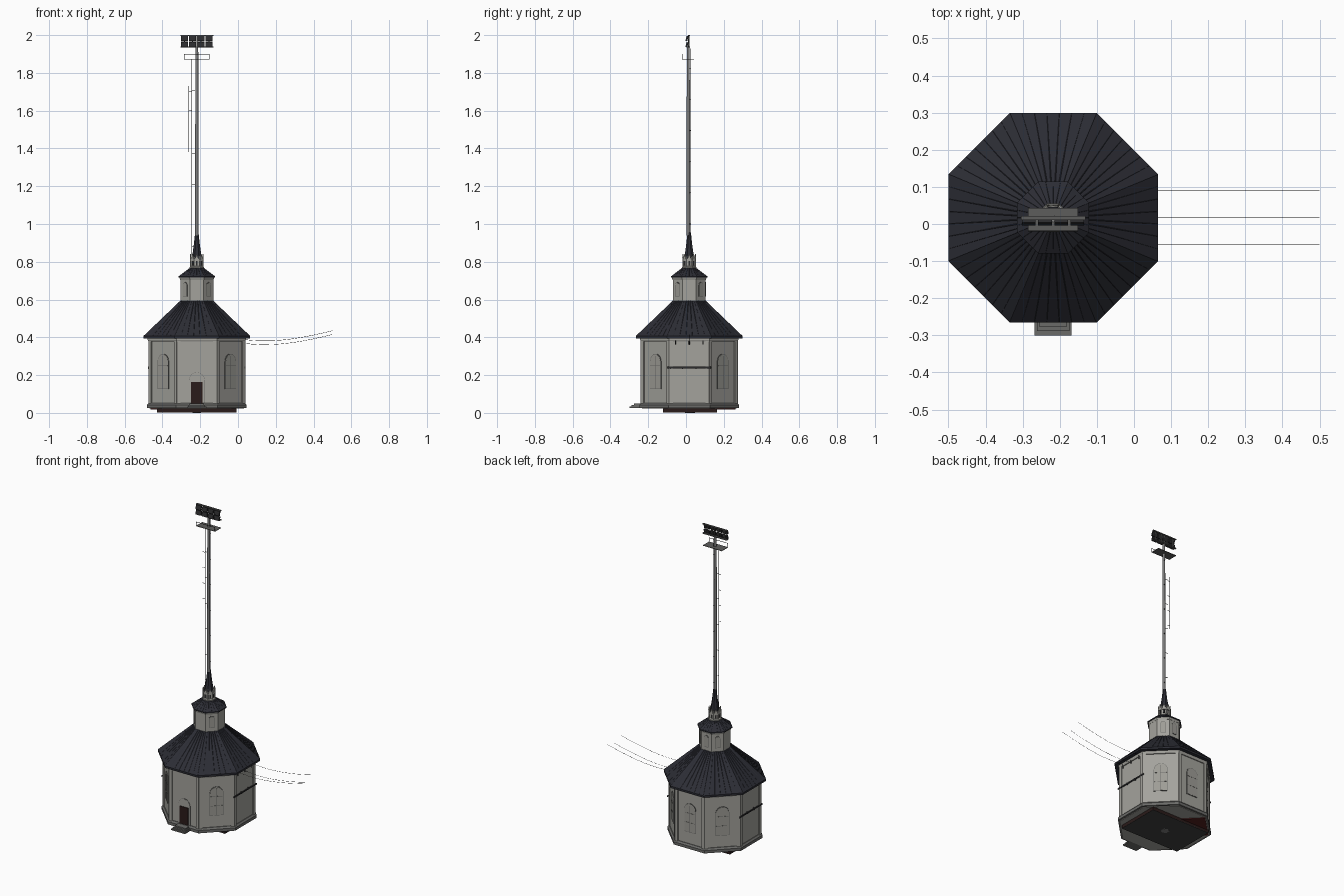
import bpy, bmesh
from math import pi, cos, sin, radians
from mathutils import Matrix, Vector

cube = bpy.data.objects.get("Cube")
if cube:
    bpy.data.objects.remove(cube)


def material(name, r, g, b):
    m = bpy.data.materials.new(name)
    m.use_nodes = True
    m.diffuse_color = (r, g, b, 1)
    m.node_tree.nodes["Principled BSDF"].inputs["Base Color"].default_value = (r, g, b, 1)
    return m


PLASTER = material("plaster", 0.37, 0.365, 0.335)
TRIM = material("window grey", 0.34, 0.335, 0.305)
STONE = material("base stone", 0.145, 0.145, 0.138)
ROOF = material("roof slate", 0.025, 0.026, 0.035)
METAL = material("mast metal", 0.2, 0.2, 0.2)
GRATING = material("grating grey", 0.11, 0.11, 0.108)
SLAB = material("slab grey", 0.05, 0.05, 0.05)
DARK = material("dark iron", 0.025, 0.025, 0.027)
DOOR = material("door brown", 0.023, 0.011, 0.010)
RED = material("dark red", 0.085, 0.014, 0.013)

CX, CY = -0.218, 0.017
CENTRE = Matrix.Translation((CX, CY, 0))
HALF = pi / 8


def side(k, apothem):
    """Frame of octagon side k: x along the wall, -y outward; side 0 is the front."""
    return CENTRE @ Matrix.Rotation(k * pi / 4, 4, "Z") @ Matrix.Translation((0, -apothem, 0))


class Part:
    """Collects simple solids into one named object."""

    def __init__(self, name, mat):
        self.name, self.mat, self.bm = name, mat, bmesh.new()

    def box(self, centre, size, frame=CENTRE, tilt=0):
        m = frame @ Matrix.Translation(centre) @ Matrix.Rotation(tilt, 4, "X")
        bmesh.ops.create_cube(self.bm, size=1, matrix=m @ Matrix.Diagonal((*size, 1)))

    def rod(self, p, q, r1, r2=None, frame=CENTRE, sides=8):
        p, q = frame @ Vector(p), frame @ Vector(q)
        d = q - p
        m = Matrix.Translation((p + q) / 2) @ d.to_track_quat("Z", "Y").to_matrix().to_4x4()
        bmesh.ops.create_cone(self.bm, cap_ends=True, segments=sides, radius1=r1,
                              radius2=r1 if r2 is None else r2, depth=d.length, matrix=m)

    def octagon(self, profile):
        """Stack octagonal rings given as (apothem, height)."""
        rings = []
        for a, z in profile:
            r = a / cos(HALF)
            rings.append([self.bm.verts.new((CX + r * cos(HALF + i * pi / 4),
                                             CY + r * sin(HALF + i * pi / 4), z)) for i in range(8)])
        for lo, hi in zip(rings, rings[1:]):
            for i in range(8):
                j = (i + 1) % 8
                self.bm.faces.new((lo[i], lo[j], hi[j], hi[i]))
        self.bm.faces.new(rings[0][::-1])
        self.bm.faces.new(rings[-1])

    def plate(self, outline, thick, frame):
        """Extrude an x-z outline outward from a wall."""
        back = [self.bm.verts.new(frame @ Vector((x, 0, z))) for x, z in outline]
        front = [self.bm.verts.new(frame @ Vector((x, -thick, z))) for x, z in outline]
        self.bm.faces.new(front)
        self.bm.faces.new(back[::-1])
        for i in range(len(back)):
            j = (i + 1) % len(back)
            self.bm.faces.new((back[i], back[j], front[j], front[i]))

    def arch(self, w, z0, z1, thick, frame):
        r = w / 2
        top = [(r * cos(i * pi / 8), z1 - r + r * sin(i * pi / 8)) for i in range(9)]
        self.plate([(-r, z0), (r, z0)] + top, thick, frame)

    def done(self):
        bmesh.ops.recalc_face_normals(self.bm, faces=self.bm.faces)
        mesh = bpy.data.meshes.new(self.name)
        self.bm.to_mesh(mesh)
        self.bm.free()
        mesh.materials.append(self.mat)
        ob = bpy.data.objects.new(self.name, mesh)
        bpy.context.collection.objects.link(ob)
        return ob


# Main hall: walls, corner pilasters, cornice
WALL = 0.25
walls = Part("hall_walls", PLASTER)
walls.octagon([(WALL, 0.045), (WALL, 0.40)])
for k in range(8):
    for s in (-1, 1):
        walls.box((s * 0.096, -0.002, 0.215), (0.02, 0.01, 0.34), side(k, WALL))
walls.octagon([(WALL + 0.006, 0.377), (WALL + 0.01, 0.387), (WALL + 0.01, 0.398)])
walls.done()

# Plinth, foundation and front steps
plinth = Part("plinth", STONE)
plinth.octagon([(0.263, 0.025), (0.263, 0.043), (0.254, 0.053)])
plinth.done()
under = Part("underfloor", PLASTER)
under.octagon([(0.25, 0.022), (0.25, 0.026)])
under.done()
corner = Part("underfloor_corner", RED)
corner.box((0, -0.075, 0.021), (0.2, 0.15, 0.006), side(5, 0.0973))
corner.done()
skirt = Part("foundation_skirt", DOOR)
skirt.box((0, 0.005, 0.0125), (0.42, 0.285, 0.021))
skirt.done()
slab = Part("foundation_slab", SLAB)
slab.box((0, 0.005, 0.003), (0.42, 0.285, 0.004))
slab.done()
boss = Part("slab_boss", METAL)
boss.rod((0, 0.005, 0), (0, 0.005, 0.002), 0.026, sides=6)
boss.done()
steps = Part("front_steps", STONE)
for i in range(3):
    steps.box((0, -0.282 + 0.0117 * i, 0.029 + 0.008 * i), (0.10 - 0.012 * i, 0.07, 0.008))
steps.done()

# Hall windows: outline, pane, glazing bars
outline = Part("window_outlines", STONE)
pane = Part("window_panes", TRIM)
bars = Part("window_bars", STONE)
for k in (1, 3, 4, 5, 7):
    f = side(k, WALL)
    outline.arch(0.082, 0.127, 0.313, 0.003, f)
    pane.arch(0.076, 0.13, 0.31, 0.004, f)
    bars.box((0, -0.003, 0.215), (0.002, 0.004, 0.17), f)
    for z in (0.19, 0.25):
        bars.box((0, -0.003, z), (0.074, 0.004, 0.002), f)

# Lantern windows
LANTERN = 0.087
for k in (1, 3, 4, 5, 7):
    f = side(k, LANTERN)
    outline.arch(0.032, 0.615, 0.692, 0.002, f)
    pane.arch(0.027, 0.618, 0.689, 0.003, f)
for part in (outline, pane, bars):
    part.done()

# Front door with arched surround
trim = Part("door_arch_line", STONE)
trim.arch(0.084, 0.05, 0.215, 0.002, side(0, WALL))
trim.done()
surround = Part("door_surround", PLASTER)
surround.arch(0.081, 0.05, 0.2135, 0.003, side(0, WALL))
surround.done()
door = Part("door", DOOR)
door.box((0, -0.003, 0.107), (0.06, 0.008, 0.112), side(0, WALL))
door.done()

# Side rails and their brackets
rails = Part("side_rails", DARK)
for k in (2, 6):
    f = side(k, WALL)
    rails.box((0, -0.007, 0.24), (0.232, 0.004, 0.009), f)
    for x in (-0.1, -0.035, 0.035, 0.1):
        rails.box((x, -0.004, 0.24), (0.005, 0.01, 0.013), f)
rails.done()


# Roofs with standing seams
def seamed_roof(name, lo, hi, count, r, lip):
    roof = Part(name, ROOF)
    (a0, z0), (a1, z1) = lo, hi
    roof.octagon([(a0 - 0.012, z0 - lip), (a0, z0 - lip), (a0, z0), (a1, z1)])
    t = sin(HALF) / cos(HALF)
    for k in range(8):
        for i in range(count):
            u = (2 * i / count - 1) * t
            roof.rod((u * a0, -a0 + r, z0), (u * a1, -a1, z1), r, frame=side(k, 0), sides=4)
    roof.done()


seamed_roof("main_roof", (0.2825, 0.406), (0.086, 0.593), 7, 0.0016, 0.012)
seamed_roof("lantern_roof", (0.097, 0.722), (0.03, 0.772), 4, 0.0008, 0.006)

# Lantern drum
lantern = Part("lantern_walls", PLASTER)
lantern.octagon([(LANTERN, 0.57), (LANTERN, 0.718)])
lantern.octagon([(0.088, 0.703), (0.092, 0.716)])
lantern.done()

# Small turret with gables, pinnacles and spire
turret = Part("turret", PLASTER)
turret.octagon([(0.038, 0.762), (0.038, 0.772), (0.031, 0.777), (0.031, 0.815)])
openings = Part("turret_openings", DARK)
for k in range(8):
    f = side(k, 0.031)
    turret.plate([(-0.014, 0.803), (0.014, 0.803), (0, 0.842)], 0.005, f)
    openings.arch(0.009, 0.78, 0.806, 0.002, f)
    f = side(k + 0.5, 0.036)
    turret.rod((0, 0, 0.772), (0, 0, 0.82), 0.003, frame=f, sides=6)
    turret.rod((0, 0, 0.82), (0, 0, 0.842), 0.004, 0, frame=f, sides=6)
turret.done()
openings.done()
spire = Part("spire", ROOF)
spire.octagon([(0.03, 0.813), (0.023, 0.84), (0.016, 0.89), (0.009, 0.955)])
spire.done()

# Mast with rear cable, clips and climbing ladder
mast = Part("mast", METAL)
mast.rod((0, -0.005, 0.94), (0, -0.005, 1.94), 0.0095, 0.0075, sides=12)
mast.done()
ladder = Part("mast_ladder", DARK)
for x, y, z0, z1 in ((-0.026, -0.003, 0.83, 1.87), (-0.042, -0.003, 1.38, 1.73), (0.004, 0.0055, 0.94, 1.93)):
    ladder.rod((x, y, z0), (x, y, z1), 0.001, sides=4)
for i in range(6):
    z = 0.88 + i * 0.165
    ladder.box((-0.018, -0.003, z), (0.018, 0.002, 0.002))
    ladder.box((0.003, 0.006, z + 0.12), (0.004, 0.008, 0.003))
for z in (1.40, 1.5, 1.6, 1.7):
    ladder.box((-0.034, -0.003, z), (0.018, 0.002, 0.002))
ladder.done()

# Service platform with railing
deck = Part("service_platform", GRATING)
deck.box((0, -0.005, 1.872), (0.135, 0.062, 0.003))
deck.done()
railing = Part("platform_railing", DARK)
railing.box((0, -0.036, 1.898), (0.135, 0.002, 0.002))
for x in (-0.066, 0.066):
    railing.box((x, -0.036, 1.885), (0.002, 0.002, 0.028))
railing.done()

# Floodlight bank
lights = Part("floodlights", DARK)
frame = Part("floodlight_frame", GRATING)
for z in (1.949, 1.982):
    for i in range(4):
        lights.box(((i - 1.5) * 0.0435, -0.012, z), (0.037, 0.01, 0.0275), tilt=radians(-15))
for z in (1.938, 1.9975):
    frame.box((0, -0.001, z), (0.174, 0.011, 0.005))
for i in range(4):
    frame.box(((i - 1.5) * 0.0435, -0.003, 1.967), (0.005, 0.006, 0.06))
frame.box((0, -0.002, 1.967), (0.005, 0.005, 0.06))
lights.done()
frame.done()

# Overhead wires with wall insulators
wires = Part("overhead_wires", DARK)
for y, drop in ((0.073, 0), (0, -0.02), (-0.073, 0)):
    x0, x1 = 0.036, 0.5
    pts = []
    for i in range(13):
        t = i / 12
        z = 0.388 + drop + 0.047 * t - 0.11 * t * (1 - t) * (1 - 0.4 * t)
        pts.append((x0 + (x1 - x0) * t, CY + y, z))
    for p, q in zip(pts, pts[1:]):
        wires.rod(p, q, 0.0009, frame=Matrix(), sides=4)
    wires.rod((0.038, CY + y, 0.362), (0.038, CY + y, 0.392), 0.003, frame=Matrix(), sides=6)
wires.done()
